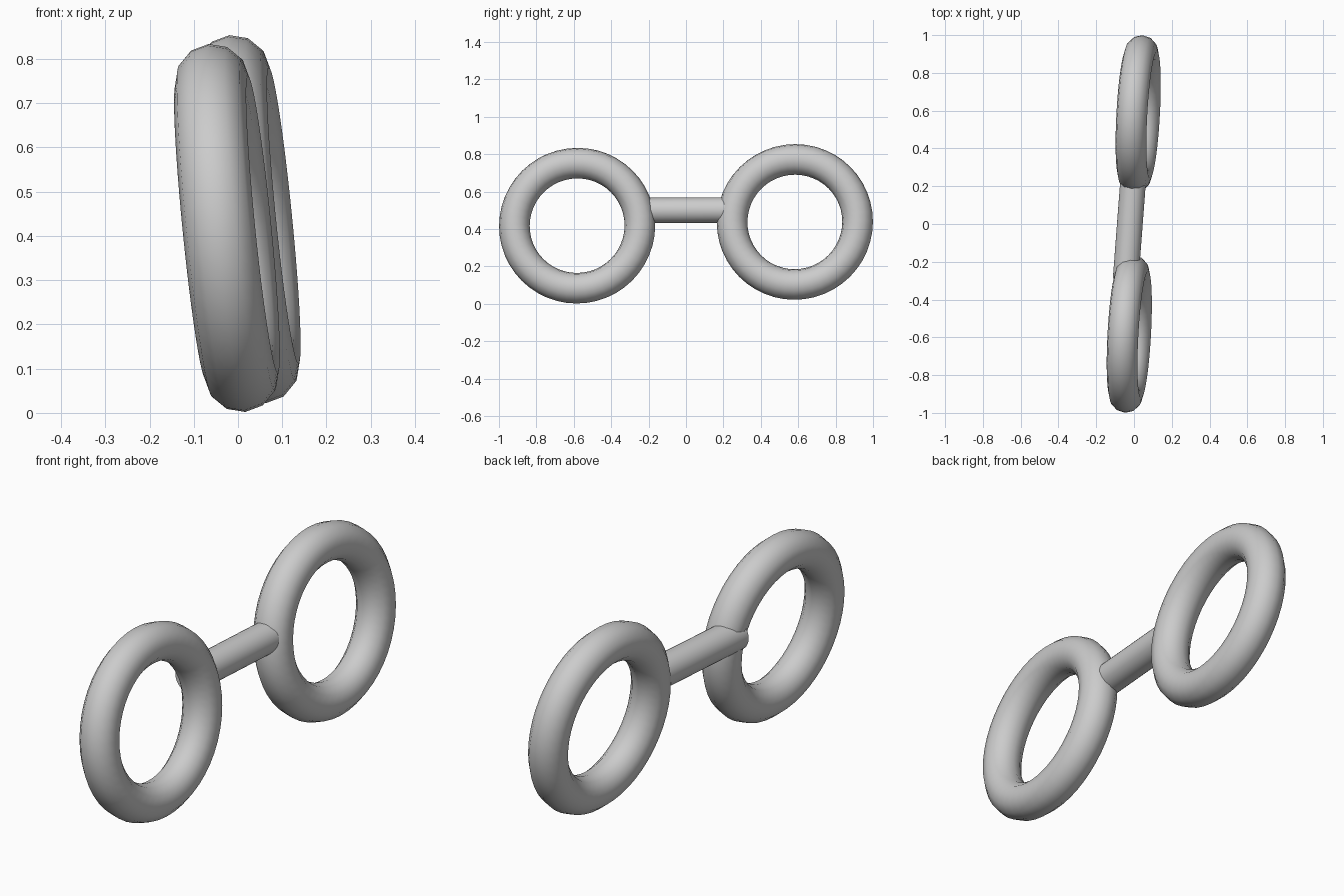
import bpy
from math import radians
from mathutils import Vector

if "Cube" in bpy.data.objects:
    bpy.data.objects.remove(bpy.data.objects["Cube"])


def finish(obj, name):
    obj.name = name
    bpy.ops.object.shade_smooth_by_angle(angle=radians(40))


def ring(name, centre):
    # slightly leaning torus, axis close to x
    axis = Vector((1, -0.055, 0.1))
    bpy.ops.mesh.primitive_torus_add(
        major_radius=0.336, minor_radius=0.082,
        major_segments=48, minor_segments=12, location=centre,
        rotation=axis.to_track_quat('Z', 'Y').to_euler())
    finish(bpy.context.object, name)


def rod(name, start, end, radius):
    a, b = Vector(start), Vector(end)
    bpy.ops.mesh.primitive_cylinder_add(
        vertices=32, radius=radius, depth=(b - a).length, location=(a + b) / 2,
        rotation=(b - a).to_track_quat('Z', 'Y').to_euler())
    finish(bpy.context.object, name)


# two rings
ring("front_ring", (-0.025, -0.582, 0.418))
ring("back_ring", (0.022, 0.582, 0.438))

# connecting bar
rod("connecting_bar", (-0.044, -0.29, 0.499), (0.0, 0.29, 0.502), 0.068)
